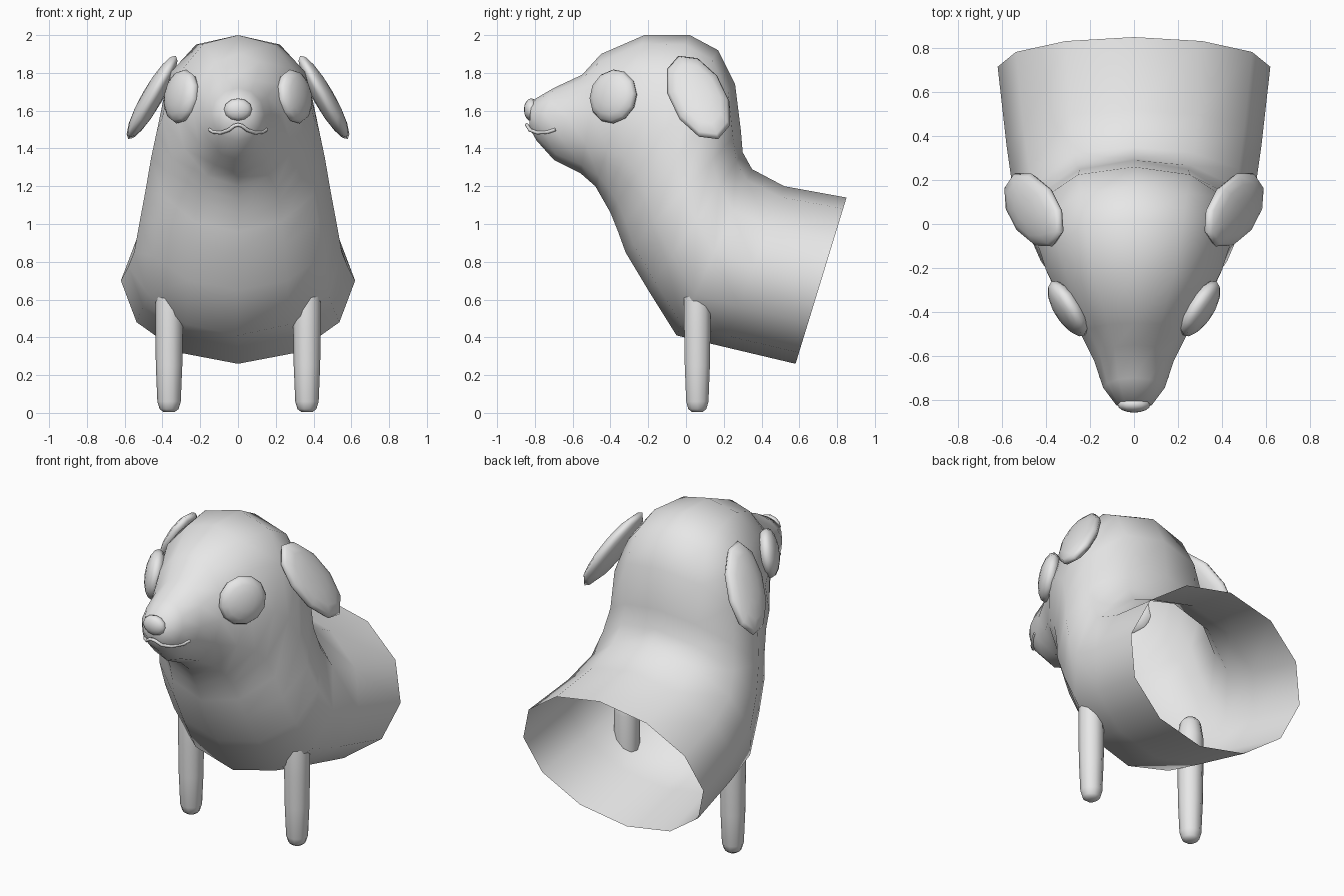
import bpy, math
from mathutils import Vector, Matrix

if "Cube" in bpy.data.objects:
    bpy.data.objects.remove(bpy.data.objects["Cube"], do_unlink=True)

GREY = (0.8, 0.8, 0.8, 1)
mat = bpy.data.materials.new("plain light grey")
mat.use_nodes = True
mat.diffuse_color = GREY
bsdf = next(n for n in mat.node_tree.nodes if n.type == 'BSDF_PRINCIPLED')
bsdf.inputs["Base Color"].default_value = GREY


def finish(obj, name):
    obj.name = name
    obj.data.materials.append(mat)
    if obj.type == 'MESH':
        for p in obj.data.polygons:
            p.use_smooth = True
    return obj


def loft(name, rings, cap_start=False, cap_end=False):
    """Skin a list of equal-length rings of points."""
    n = len(rings[0])
    verts = [p for r in rings for p in r]
    faces = []
    for i in range(len(rings) - 1):
        for j in range(n):
            k = (j + 1) % n
            a, b = i * n, (i + 1) * n
            faces.append((a + j, b + j, b + k, a + k))
    if cap_start:
        faces.append(tuple(range(n)))
    if cap_end:
        faces.append(tuple(reversed(range(len(verts) - n, len(verts)))))
    mesh = bpy.data.meshes.new(name)
    mesh.from_pydata(verts, [], faces)
    mesh.update()
    obj = bpy.data.objects.new(name, mesh)
    bpy.context.collection.objects.link(obj)
    return finish(obj, name)


def ellipsoid(name, centre, size, normal=(0, 0, 1), long_axis=(0, 1, 0), segs=12, rows=8):
    """Ellipsoid with size along (width, long axis, normal)."""
    v = Vector(long_axis).normalized()
    n = Vector(normal)
    n = (n - v * n.dot(v)).normalized()
    u = v.cross(n)
    bpy.ops.mesh.primitive_uv_sphere_add(segments=segs, ring_count=rows, radius=1)
    obj = bpy.context.object
    rot = Matrix((u, v, n)).transposed().to_4x4()
    obj.data.transform(Matrix.Translation(centre) @ rot @ Matrix.Diagonal((*size, 1)))
    return finish(obj, name)


# Body: top point (y, z), bottom point (y, z), half width; muzzle to open rear
SECTIONS = [
    ((-.82, 1.65), (-.83, 1.51), .08),
    ((-.70, 1.72), (-.79, 1.44), .14),
    ((-.55, 1.79), (-.70, 1.34), .18),
    ((-.45, 1.90), (-.56, 1.27), .24),
    ((-.22, 2.00), (-.48, 1.20), .33),
    ((.02, 2.00), (-.44, 1.13), .40),
    ((.17, 1.92), (-.40, 1.06), .43),
    ((.26, 1.74), (-.36, .96), .46),
    ((.29, 1.50), (-.32, .85), .49),
    ((.30, 1.38), (-.20, .65), .52),
    ((.35, 1.29), (-.05, .41), .55),
    ((.52, 1.20), (.20, .35), .58),
    ((.85, 1.14), (.58, .26), .62),
]
SIDES = 12
rings = []
for i, (top, bottom, w) in enumerate(SECTIONS):
    t, b = Vector((0, *top)), Vector((0, *bottom))
    mid, half = (t + b) / 2, (t - b) / 2
    ring = []
    for j in range(SIDES):
        a = math.tau * j / SIDES
        c, s = math.cos(a), math.sin(a)
        if 4 <= i <= 7 and c > 0.01:      # fuller crown
            c, s = c ** .85, math.copysign(abs(s) ** .85, s)
        ring.append(mid + half * c + Vector((w * s, 0, 0)))
    rings.append(ring)
loft("body", rings, cap_start=True)

# Legs, eyes and ears, mirrored left and right
LEG = [(0.005, .03), (.02, .05), (.06, .062), (.25, .07), (.45, .073),
       (.68, .073), (.77, .06), (.8, .035)]
for side, sx in (("left", 1), ("right", -1)):
    leg = [[Vector((sx * .365 + r * math.cos(math.tau * j / 10),
                    .06 + r * math.sin(math.tau * j / 10), z))
            for j in range(10)] for z, r in LEG]
    loft(side + "_front_leg", list(reversed(leg)), True, True)
    ellipsoid(side + "_eye", (sx * .3, -.385, 1.675), (.145, .145, .06),
              (sx * .84, -.54, .2), (sx * -.18, 0, 1))
    ellipsoid(side + "_ear", (sx * .455, .065, 1.67), (.15, .275, .055),
              (sx * .87, 0, .5), (sx * .24, .2, -.42), 10, 8)

# Nose
ellipsoid("nose", (0, -.82, 1.605), (.075, .06, .038), (0, -1, .1), (0, 0, 1))

# Mouth line
half_mouth = [(.15, -.69, 1.5), (.13, -.73, 1.487), (.09, -.785, 1.483),
              (.05, -.825, 1.497), (.02, -.84, 1.52)]
path = [(-x, y, z) for x, y, z in half_mouth] + [(0, -.843, 1.525)] + half_mouth[::-1]
curve = bpy.data.curves.new("mouth", 'CURVE')
curve.dimensions = '3D'
curve.bevel_depth = .01
curve.bevel_resolution = 1
curve.use_fill_caps = True
spline = curve.splines.new('POLY')
spline.points.add(len(path) - 1)
for point, co in zip(spline.points, path):
    point.co = (*co, 1)
mouth = bpy.data.objects.new("mouth", curve)
bpy.context.collection.objects.link(mouth)
finish(mouth, "mouth")
